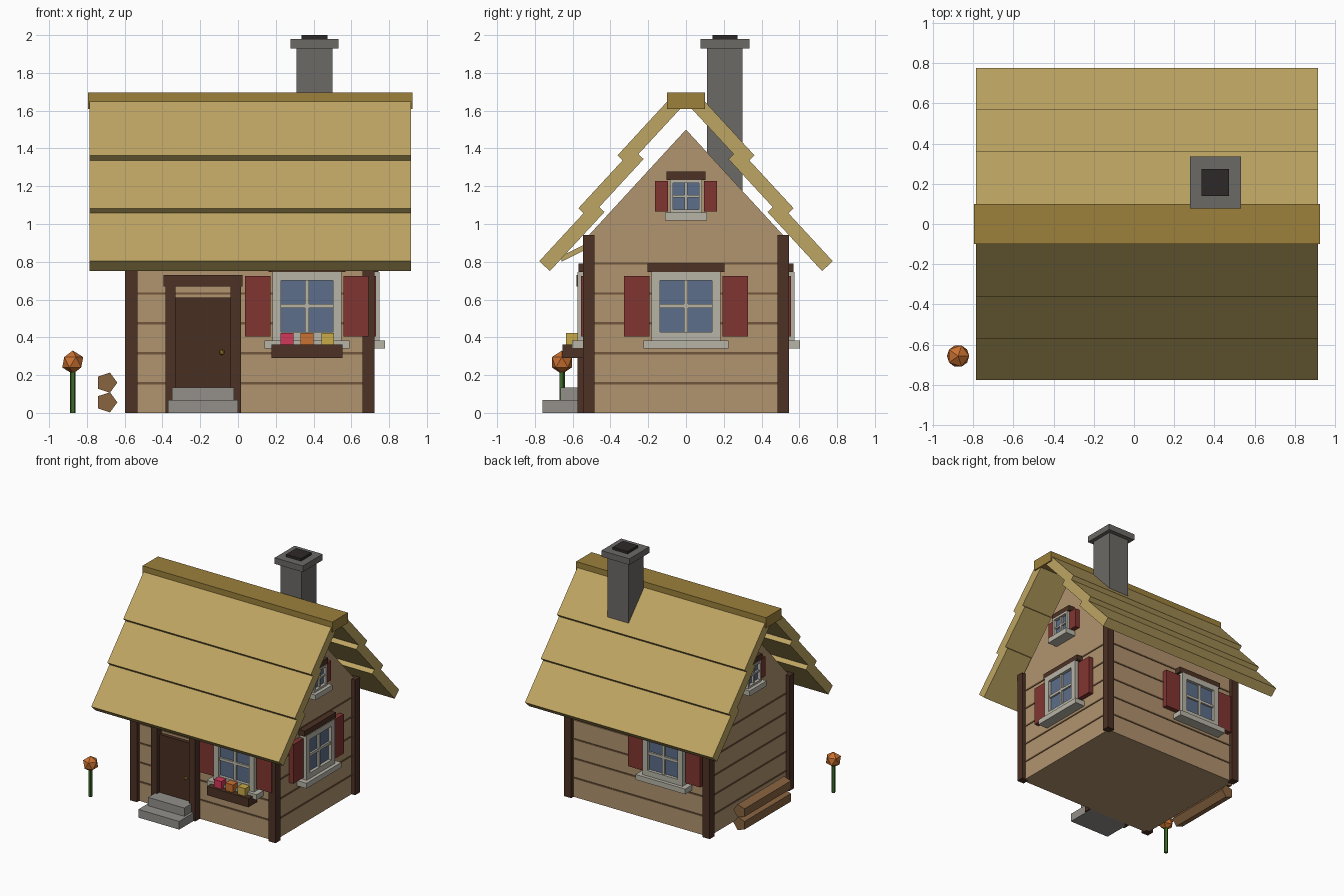
import bpy, bmesh, math
from mathutils import Matrix, Vector

if "Cube" in bpy.data.objects:
    bpy.data.objects.remove(bpy.data.objects["Cube"])


def material(name, r, g, b):
    m = bpy.data.materials.new(name)
    m.diffuse_color = [(c / 255) ** 2.2 for c in (r, g, b)] + [1]
    m.use_nodes = True
    m.node_tree.nodes["Principled BSDF"].inputs["Base Color"].default_value = m.diffuse_color
    return m


WALL = material("wall_wood", 176, 146, 110)
DARK = material("dark_wood", 78, 53, 41)
LINE = material("plank_gap", 112, 86, 62)
DOOR = material("door_wood", 74, 50, 38)
ROOF = material("thatch", 188, 163, 98)
RIDGE = material("ridge_thatch", 155, 128, 62)
STONE = material("stone", 108, 105, 102)
STEP = material("step_stone", 146, 143, 138)
SOOT = material("soot", 50, 45, 45)
PALE = material("pale_frame", 182, 179, 166)
GLASS = material("glass", 92, 110, 138)
RED = material("shutter_red", 128, 56, 52)
LOG = material("log_wood", 135, 100, 66)
GREEN = material("stem_green", 62, 105, 45)
ORANGE = material("bloom_orange", 200, 112, 52)
PINK = material("bloom_pink", 208, 58, 90)
YELLOW = material("bloom_yellow", 200, 170, 75)
BRASS = material("brass", 170, 130, 50)


def finish(name, bm, mat, matrix=Matrix()):
    bm.transform(matrix)
    bmesh.ops.recalc_face_normals(bm, faces=bm.faces)
    me = bpy.data.meshes.new(name)
    bm.to_mesh(me)
    bm.free()
    me.materials.append(mat)
    ob = bpy.data.objects.new(name, me)
    bpy.context.collection.objects.link(ob)
    return ob


def box(name, x, y, z, mat, matrix=Matrix()):
    """Box from (min, max) ranges on each axis."""
    bm = bmesh.new()
    size = Matrix.Diagonal((x[1] - x[0], y[1] - y[0], z[1] - z[0], 1))
    mid = Matrix.Translation((sum(x) / 2, sum(y) / 2, sum(z) / 2))
    bmesh.ops.create_cube(bm, size=1, matrix=mid @ size)
    return finish(name, bm, mat, matrix)


def prism(name, profile, x, mat):
    """Extrude a (y, z) profile along x."""
    bm = bmesh.new()
    face = bm.faces.new([bm.verts.new((x[0], py, pz)) for py, pz in profile])
    ext = bmesh.ops.extrude_face_region(bm, geom=[face])
    verts = [v for v in ext["geom"] if isinstance(v, bmesh.types.BMVert)]
    bmesh.ops.translate(bm, verts=verts, vec=(x[1] - x[0], 0, 0))
    return finish(name, bm, mat)


def cylinder(name, sides, r, length, mat, matrix):
    bm = bmesh.new()
    bmesh.ops.create_cone(bm, cap_ends=True, segments=sides, radius1=r, radius2=r, depth=length)
    return finish(name, bm, mat, matrix)


def ball(name, r, pos, mat):
    bm = bmesh.new()
    bmesh.ops.create_icosphere(bm, subdivisions=1, radius=r)
    return finish(name, bm, mat, Matrix.Translation(pos))


X0, X1, Y = -0.565, 0.69, 0.515

# walls, gable, plank gaps, corner posts
box("walls", (X0, X1), (-Y, Y), (0, 0.94), WALL)
prism("gable", [(-Y, 0.94), (Y, 0.94), (0, 1.5)], (X0, X1), WALL)
for i in range(5):
    z = 0.157 + 0.1585 * i
    box(f"plank_gap_{i}", (X0 - .005, X1 + .005), (-Y - .005, Y + .005), (z - .006, z + .006), LINE)
for x in (X0, X1):
    for y in (-Y, Y):
        box("corner_post", (x - .032, x + .032), (y - .031, y + .031), (0, 0.942), DARK)

# roof: three overlapping tiers per side, then ridge
ang = math.radians(47.3)
up = Vector((-math.cos(ang), math.sin(ang)))
inward = Vector((-math.sin(ang), -math.cos(ang))) * 0.077
for side, label in ((-1, "front"), (1, "back")):
    for i in range(3):
        a = Vector((0.777 - 0.207 * i, 0.803 + 0.28 * i))
        b = a + up * 0.426
        pts = [a, b, b + inward, a + inward]
        prism(f"roof_tier_{label}_{i}", [(side * p.x, p.y) for p in pts], (-0.785, 0.915), ROOF)
box("roof_ridge", (-0.795, 0.925), (-0.1, 0.1), (1.61, 1.695), RIDGE)

# chimney
box("chimney_stack", (.31, .50), (.11, .30), (1.1, 1.94), STONE)
box("chimney_cap", (.278, .532), (.078, .335), (1.93, 1.98), STONE)
box("chimney_flue", (.337, .473), (.14, .273), (1.97, 2.0), SOOT)

# door with frame, hood and steps
box("door", (-.33, -.04), (-Y - .03, -Y), (.06, .61), DOOR)
for x in (-.385, -.04):
    box("door_jamb", (x, x + .055), (-Y - .06, -Y), (0, .67), DARK)
box("door_lintel", (-.395, .025), (-Y - .065, -Y), (.67, .73), DARK)
ball("door_knob", .016, (-.085, -Y - .04, .32), BRASS)
prism("door_hood", [(-.51, .875), (-.51, .905), (-.66, .83), (-.66, .80)], (-.43, .06), ROOF)
box("lower_step", (-.37, 0), (-.76, -Y), (0, .067), STEP)
box("upper_step", (-.35, -.02), (-.665, -Y), (.067, .135), STEP)


def window(name, matrix, g, f, bar, sill, lintel, shut):
    """Window facing -y: g glass half, f frame half, shut = (inner, outer, half height)."""
    def part(n, x, d, z, mat):
        box(f"{name}_{n}", x, (-d, 0.01), z, mat, matrix)
    part("glass", (-g, g), .035, (-g, g), GLASS)
    for s in (-1, 1):
        part("frame_side", sorted((s * g, s * f)), .06, (-f, f), PALE)
        part("frame_rail", (-g, g), .06, sorted((s * g, s * f)), PALE)
        part("shutter", sorted((s * shut[0], s * shut[1])), .04, (-shut[2], shut[2]), RED)
    part("bar_upright", (-bar, bar), .05, (-g, g), PALE)
    part("bar_cross", (-g, g), .05, (-bar, bar), PALE)
    part("sill", (-sill, sill), .088, (-f - .043, -f), PALE)
    part("lintel", (-lintel, lintel), .055, (f, f + .045), DARK)


def place(x, y, z, turn):
    return Matrix.Translation((x, y, z)) @ Matrix.Rotation(math.radians(turn), 4, "Z")


# windows
large = (.137, .182, .011, .225, .203, (.193, .327, .16))
small = (.07, .086, .007, .11, .103, (.095, .163, .08))
window("front_window", place(.365, -Y, .565, 0), *large)
window("back_window", place(-.19, Y, .565, 180), *large)
window("right_window", place(X1, 0, .565, 90), *large)
window("right_attic_window", place(X1, 0, 1.147, 90), *small)
window("left_attic_window", place(X0, 0, 1.147, -90), *small)

# flower box under the front window
box("flower_box", (.178, .552), (-.655, -.545), (.29, .362), DARK)
for x, mat in ((.26, PINK), (.365, ORANGE), (.475, YELLOW)):
    box("box_flower", (x - .034, x + .034), (-.635, -.565), (.355, .424), mat)

# stacked logs on the left side
lay = Matrix.Rotation(math.radians(90), 4, "X")
spin = Matrix.Rotation(math.radians(-90), 4, "Z")
for i, z in enumerate((.056, .16)):
    cylinder(f"log_{i}", 5, .056, .6, LOG, Matrix.Translation((-.695, 0, z)) @ lay @ spin)

# garden flower
cylinder("flower_stem", 5, .016, .23, GREEN, Matrix.Translation((-.875, -.657, .115)))
ball("flower_bloom", .062, (-.875, -.657, .268), ORANGE)
